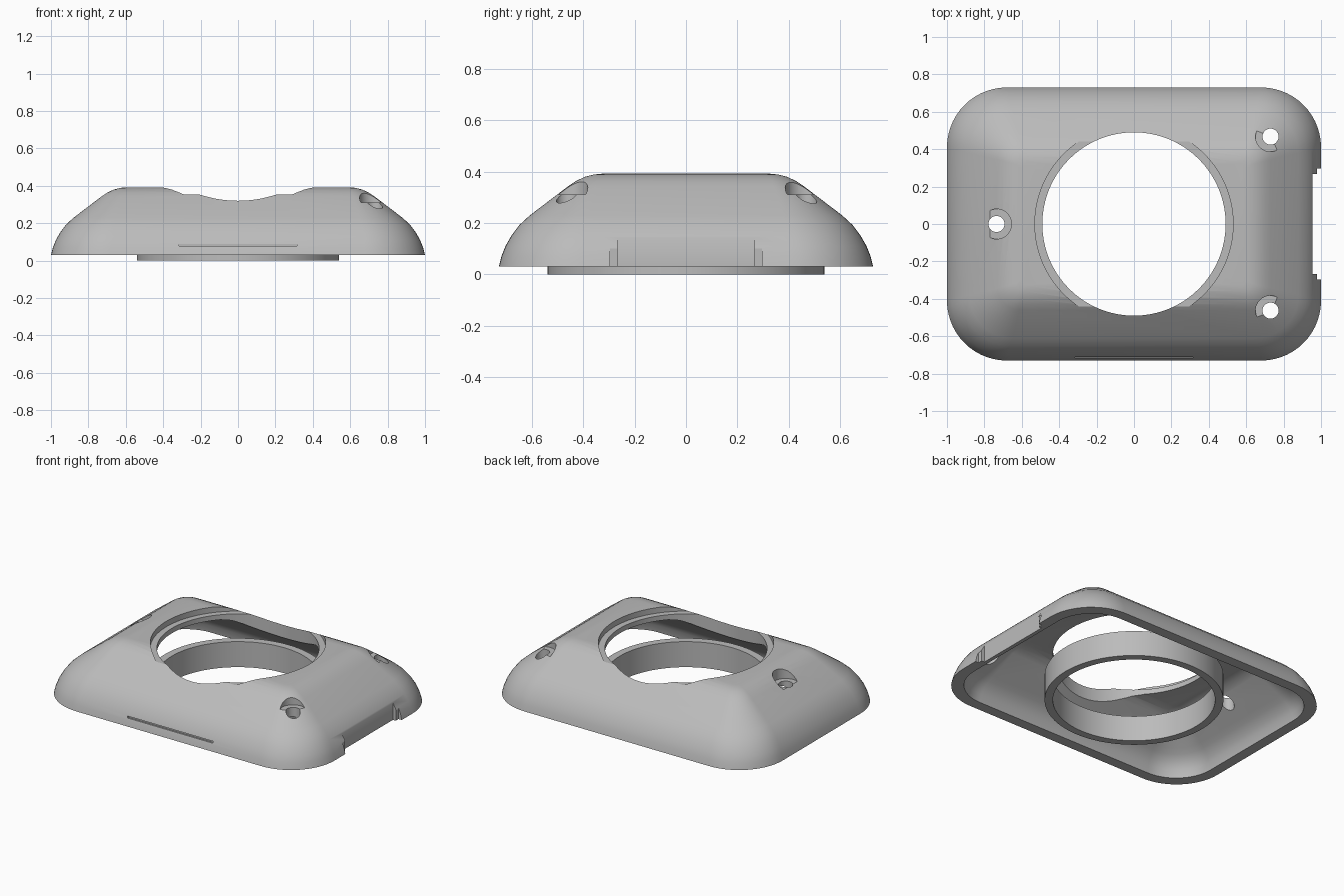
import bpy, bmesh, math

if "Cube" in bpy.data.objects:
    bpy.data.objects.remove(bpy.data.objects["Cube"], do_unlink=True)

grey = bpy.data.materials.new("light_grey")
grey.use_nodes = True
grey.diffuse_color = (0.5, 0.5, 0.5, 1)
grey.node_tree.nodes["Principled BSDF"].inputs["Base Color"].default_value = (0.5, 0.5, 0.5, 1)

HALF_X, HALF_Y, CORNER = 1.0, 0.73, 0.32


def make_object(name, bm):
    bmesh.ops.recalc_face_normals(bm, faces=bm.faces)
    mesh = bpy.data.meshes.new(name)
    bm.to_mesh(mesh)
    bm.free()
    mesh.materials.append(grey)
    obj = bpy.data.objects.new(name, mesh)
    bpy.context.collection.objects.link(obj)
    return obj


def select(obj):
    bpy.ops.object.select_all(action="DESELECT")
    obj.select_set(True)
    bpy.context.view_layer.objects.active = obj


def rounded_loop(bm, inset, z, steps=14):
    """Rounded rectangle whose corners tighten as it moves inward."""
    r = max(CORNER - 0.75 * inset, 0.04)
    cx, cy = HALF_X - inset - r, HALF_Y - inset - r
    verts = []
    for quarter, (sx, sy) in enumerate([(1, 1), (-1, 1), (-1, -1), (1, -1)]):
        for i in range(steps + 1):
            a = (quarter + i / steps) * math.pi / 2
            verts.append(bm.verts.new((sx * cx + r * math.cos(a), sy * cy + r * math.sin(a), z)))
    return verts


def bridge(bm, a, b):
    n = len(a)
    for i in range(n):
        j = (i + 1) % n
        bm.faces.new((a[i], a[j], b[j], b[i]))


def cylinder(name, x, y, radius, z0, z1, segments=48):
    bm = bmesh.new()
    bmesh.ops.create_cone(bm, cap_ends=True, segments=segments, radius1=radius,
                          radius2=radius, depth=z1 - z0)
    bmesh.ops.translate(bm, vec=(x, y, (z0 + z1) / 2), verts=bm.verts)
    return make_object(name, bm)


def box(name, low, high):
    bm = bmesh.new()
    bmesh.ops.create_cube(bm, size=1)
    for v in bm.verts:
        v.co = [h if c > 0 else l for c, l, h in zip(v.co, low, high)]
    return make_object(name, bm)


def cut(target, cutter):
    cutter.hide_render = True
    mod = target.modifiers.new("cut", "BOOLEAN")
    mod.operation = "DIFFERENCE"
    mod.solver = "EXACT"
    mod.object = cutter
    select(target)
    bpy.ops.object.modifier_apply(modifier=mod.name)
    bpy.data.objects.remove(cutter, do_unlink=True)


# Hollow shell: (inset, height) profiles of the outside and the underside
outer = [(0, 0.03), (0.01, 0.07), (0.026, 0.11), (0.05, 0.152), (0.08, 0.192),
         (0.12, 0.229), (0.27, 0.343), (0.3, 0.363), (0.335, 0.38), (0.37, 0.389), (0.4, 0.392)]
inner = [(0.07, 0.03), (0.08, 0.08), (0.105, 0.125), (0.135, 0.155), (0.165, 0.178),
         (0.31, 0.288), (0.35, 0.312), (0.4, 0.322)]
bm = bmesh.new()
loops = [rounded_loop(bm, *p) for p in outer[::-1] + inner]
for a, b in zip(loops, loops[1:]):
    bridge(bm, a, b)
bm.faces.new(loops[0])
bm.faces.new(loops[-1])
shell = make_object("shell", bm)

# Large round opening with a shallow seat around it
cut(shell, cylinder("opening_seat_cutter", 0, 0, 0.53, 0.355, 0.6, 128))
cut(shell, cylinder("opening_cutter", 0, 0, 0.49, -0.1, 0.6, 128))

# Three screw holes with flat seats
for x, y in [(-0.735, 0), (0.73, 0.467), (0.73, -0.463)]:
    cut(shell, cylinder("screw_seat_cutter", x, y, 0.08, 0.312, 0.6))
    cut(shell, cylinder("screw_hole_cutter", x, y, 0.043, -0.1, 0.6))

# Flat connector face on the left side, with a small step at each end
cut(shell, box("connector_cutter", (0.955, -0.268, -0.1), (1.2, 0.268, 0.145)))
for s in (-1, 1):
    y0, y1 = sorted((s * 0.24, s * 0.297))
    cut(shell, box("connector_step_cutter", (0.976, y0, -0.1), (1.2, y1, 0.1)))

# Thin slot along the front
cut(shell, box("front_slot_cutter", (-0.315, -0.9, 0.079), (0.315, -0.705, 0.09)))

# Loose ring beneath the opening
bm = bmesh.new()
rings = []
for r, z in [(0.54, 0), (0.54, 0.17), (0.49, 0.17), (0.49, 0)]:
    rings.append([bm.verts.new((r * math.cos(a), r * math.sin(a), z))
                  for a in (i * math.tau / 128 for i in range(128))])
for i in range(4):
    bridge(bm, rings[i], rings[(i + 1) % 4])
ring = make_object("inner_ring", bm)

for obj in (shell, ring):
    select(obj)
    bpy.ops.object.shade_smooth_by_angle(angle=math.radians(30))
